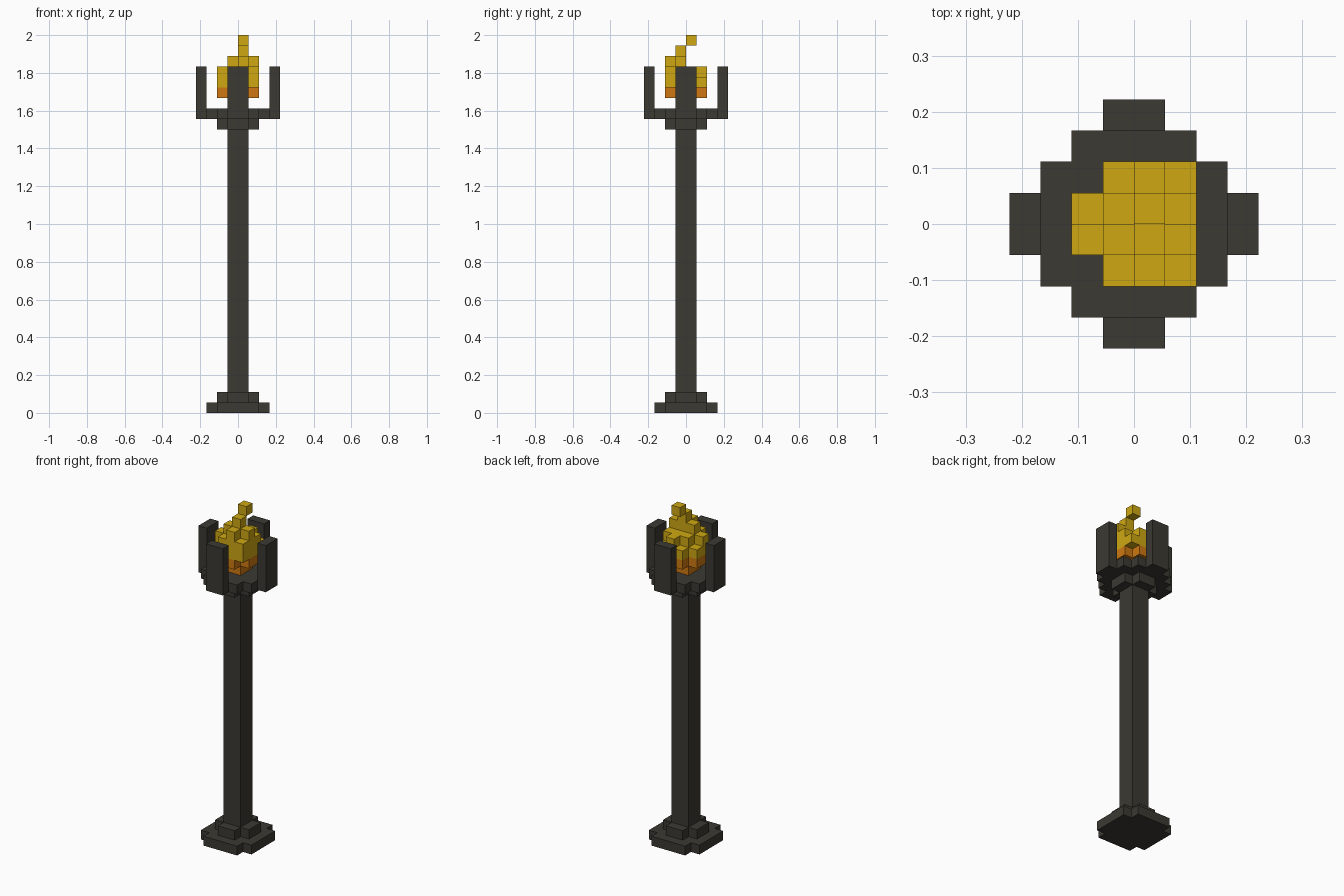
import bpy
import bmesh
from mathutils import Matrix, Vector

U = 2 / 36  # size of one block

old = bpy.data.objects.get("Cube")
if old:
    bpy.data.objects.remove(old, do_unlink=True)


def material(name, r, g, b):
    m = bpy.data.materials.new(name)
    m.use_nodes = True
    m.diffuse_color = (r, g, b, 1)
    bsdf = m.node_tree.nodes["Principled BSDF"]
    bsdf.inputs["Base Color"].default_value = (r, g, b, 1)
    bsdf.inputs["Roughness"].default_value = 0.9
    return m


iron = material("dark iron", 0.043, 0.041, 0.032)
yellow = material("flame yellow", 0.62, 0.39, 0.006)
orange = material("ember orange", 0.62, 0.19, 0.006)


def finish(bm, name, *mats):
    bmesh.ops.recalc_face_normals(bm, faces=bm.faces)
    bmesh.ops.scale(bm, vec=(U, U, U), verts=bm.verts)
    mesh = bpy.data.meshes.new(name)
    bm.to_mesh(mesh)
    bm.free()
    for m in mats:
        mesh.materials.append(m)
    obj = bpy.data.objects.new(name, mesh)
    bpy.context.collection.objects.link(obj)
    return obj


def prism(name, outline, z0, z1):
    """Extrude a flat outline from z0 to z1."""
    bm = bmesh.new()
    face = bm.faces.new([bm.verts.new((x, y, z0)) for x, y in outline])
    ext = bmesh.ops.extrude_face_region(bm, geom=[face], use_keep_orig=True)
    top = [v for v in ext["geom"] if isinstance(v, bmesh.types.BMVert)]
    bmesh.ops.translate(bm, vec=(0, 0, z1 - z0), verts=top)
    return finish(bm, name, iron)


def turned(corners):
    """Repeat one quadrant of corners around the centre."""
    points = []
    quarter = list(corners)
    for _ in range(4):
        points += quarter
        quarter = [(-y, x) for x, y in quarter]
    return points


# Post: stepped foot, square shaft, stepped tray
prism("foot", turned([(3, 2), (2, 2), (2, 3)]), 0, 1)
prism("foot_step", turned([(2, 1), (1, 1), (1, 2)]), 1, 2)
prism("shaft", turned([(1, 1)]), 2, 27)
prism("tray_collar", turned([(2, 1), (1, 1), (1, 2)]), 27, 28)
prism("tray", turned([(4, 1), (3, 1), (3, 2), (2, 2), (2, 3), (1, 3), (1, 4)]), 28, 29)

# Four upright prongs around the tray
for i, side in enumerate(("left", "back", "right", "front")):
    prong = prism(side + "_prong", [(3, -1), (4, -1), (4, 1), (3, 1)], 29, 33)
    prong.data.transform(Matrix.Rotation(i * 1.5707963, 4, "Z"))

# Flame: column tops, rows run front to back, columns run right to left
TOPS = [(0, 33, 34, 33),
        (33, 34, 35, 34),
        (32, 33, 33, 33),
        (0, 32, 33, 32)]
blocks = {(0, 0, 35)}
for j, row in enumerate(TOPS):
    for i, top in enumerate(row):
        x, y = i - 2, j - 2
        side_x, side_y = x in (-2, 1), y in (-2, 1)
        # the ember layers narrow towards the bottom
        bottom = 31 if side_x and side_y else 30 if side_x or side_y else 29
        blocks |= {(x, y, z) for z in range(bottom, top)}

bm = bmesh.new()
for block in sorted(blocks):
    centre = Vector(block) + Vector((0.5, 0.5, 0.5))
    for axis in range(3):
        for sign in (-1, 1):
            n = Vector((0, 0, 0))
            n[axis] = sign
            if tuple(int(c) for c in Vector(block) + n) in blocks:
                continue
            a = Vector((0, 0, 0))
            a[(axis + 1) % 3] = 0.5
            b = n.cross(a)
            mid = centre + n / 2
            face = bm.faces.new([bm.verts.new(mid + p) for p in (a + b, b - a, -a - b, a - b)])
            face.material_index = 1 if block[2] < 31 else 0
bmesh.ops.remove_doubles(bm, verts=bm.verts, dist=0.001)
finish(bm, "flame", yellow, orange)
